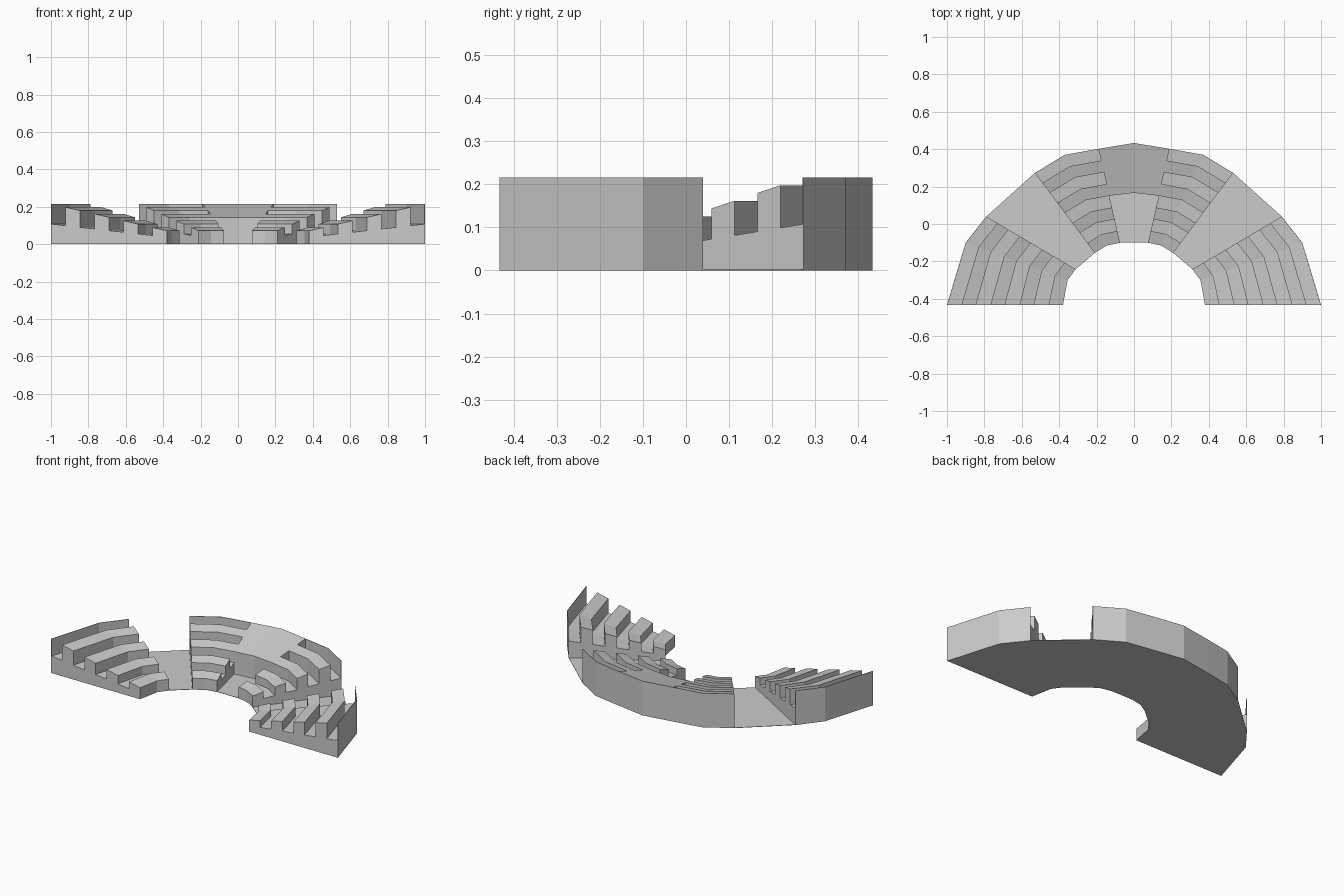
import bpy, bmesh

if "Cube" in bpy.data.objects:
    bpy.data.objects.remove(bpy.data.objects["Cube"])

# Radial stations: (inner x, inner y, outer x, outer y), right half only
WING = [(.38, -.433, 1.0, -.433), (.355, -.30, .90, -.10), (.312, -.242, .79, .04)]
AISLE = [WING[-1], (.21, -.155, .53, .273)]
CENTRE = [AISLE[-1], (.145, -.115, .37, .37), (.075, -.10, .19, .402)]
MIDDLE = [CENTRE[-1], (0, -.10, 0, .433), (-.075, -.10, -.19, .402)]


def top(t):        # sloping seat surface
    return .072 + .144 * t


def floor(t):      # sloping walkway surface between the seats
    return .038 + .07 * t


def tier_profile(rows=4):
    """Alternating raised benches and sunken walkways, with a thin rear wall."""
    pts = [(0, 0)]
    for i in range(rows):
        a, b, c = i / rows, (i + .5) / rows, (i + 1) / rows
        if i == rows - 1:
            c = .995
        pts += [(a, top(a)), (b, top(b)), (b, floor(b)), (c, floor(c))]
    return pts + [(.995, top(1)), (1, top(1)), (1, 0)]


def loft(name, profile, stations, mirror=True):
    """Sweep a (radial fraction, height) profile through the stations."""
    bm = bmesh.new()
    rings = [[bm.verts.new((x0 + (x1 - x0) * t, y0 + (y1 - y0) * t, z)) for t, z in profile]
             for x0, y0, x1, y1 in stations]
    n = len(profile)
    for a, b in zip(rings, rings[1:]):
        for i in range(n):
            j = (i + 1) % n
            bm.faces.new((a[i], a[j], b[j], b[i]))
    bm.faces.new(rings[0])
    bm.faces.new(rings[-1][::-1])
    bmesh.ops.recalc_face_normals(bm, faces=bm.faces)
    me = bpy.data.meshes.new(name)
    bm.to_mesh(me)
    bm.free()
    ob = bpy.data.objects.new(name, me)
    bpy.context.collection.objects.link(ob)
    if mirror:
        ob.modifiers.new("mirror", 'MIRROR').use_mirror_merge = False
    return ob


def slab(t0, t1, z0, z1):
    return [(t0, 0), (t0, z0), (t1, z1), (t1, 0)]


# Tiered seating: side wings and the two central banks
loft("wing_seating", tier_profile(), WING)
loft("centre_seating", tier_profile(), CENTRE)
# Flat entrance aisles between the banks
loft("aisle_floor", slab(0, 1, .002, .002), AISLE)
# Middle: ground-level recess in front, sloped platform behind
loft("recess_floor", slab(0, .5, .002, .002), MIDDLE, mirror=False)
loft("rear_platform", slab(.5, 1, top(.5), top(1)), MIDDLE, mirror=False)
